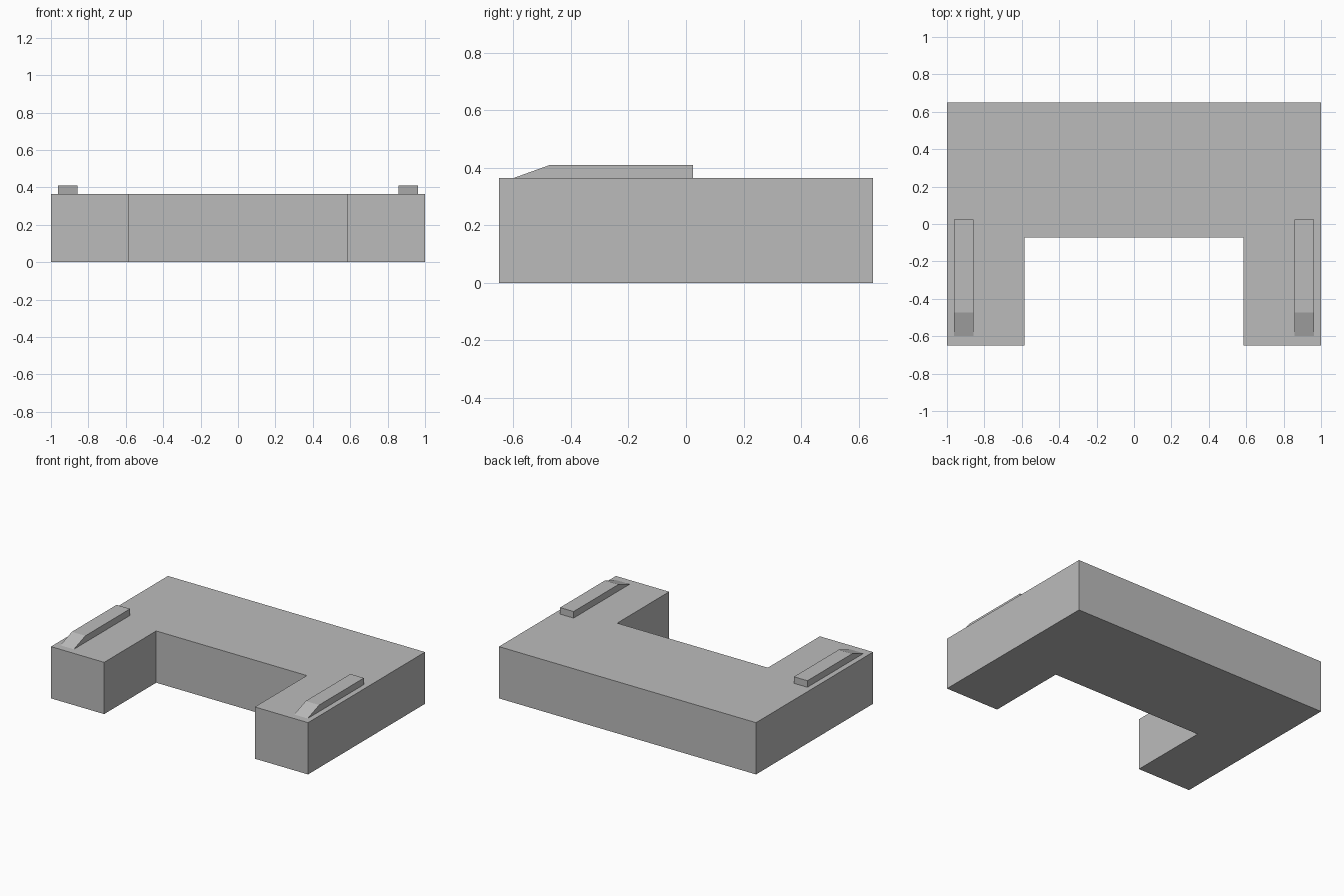
import bpy
import bmesh
from mathutils import Vector

cube = bpy.data.objects.get("Cube")
if cube:
    bpy.data.objects.remove(cube, do_unlink=True)

HEIGHT = 0.364
RAIL_TOP = 0.41

grey = bpy.data.materials.new("plain grey")
grey.use_nodes = True
colour = (0.5, 0.5, 0.5, 1)
grey.diffuse_color = colour
grey.node_tree.nodes["Principled BSDF"].inputs["Base Color"].default_value = colour


def extrude_profile(name, points, offset):
    """Make a closed solid by extruding a flat outline along offset."""
    mesh = bpy.data.meshes.new(name)
    bm = bmesh.new()
    face = bm.faces.new([bm.verts.new(p) for p in points])
    result = bmesh.ops.extrude_face_region(bm, geom=[face], use_keep_orig=True)
    moved = [g for g in result["geom"] if isinstance(g, bmesh.types.BMVert)]
    bmesh.ops.translate(bm, verts=moved, vec=Vector(offset))
    bmesh.ops.recalc_face_normals(bm, faces=bm.faces[:])
    bm.to_mesh(mesh)
    bm.free()
    mesh.materials.append(grey)
    obj = bpy.data.objects.new(name, mesh)
    bpy.context.scene.collection.objects.link(obj)
    return obj


# U-shaped body, open to the front
half = [(0.586, -0.072), (0.586, -0.65), (1, -0.65), (1, 0.65)]
outline = half + [(-x, y) for x, y in reversed(half)]
extrude_profile("body", [(x, y, 0) for x, y in outline], (0, 0, HEIGHT))

# Raised rails on the two arms, ramped at the front
rail_side = [(-0.6, HEIGHT), (0.025, HEIGHT), (0.025, RAIL_TOP), (-0.472, RAIL_TOP)]
for name, x in (("left_rail", 0.857), ("right_rail", -0.962)):
    extrude_profile(name, [(x, y, z) for y, z in rail_side], (0.105, 0, 0))
